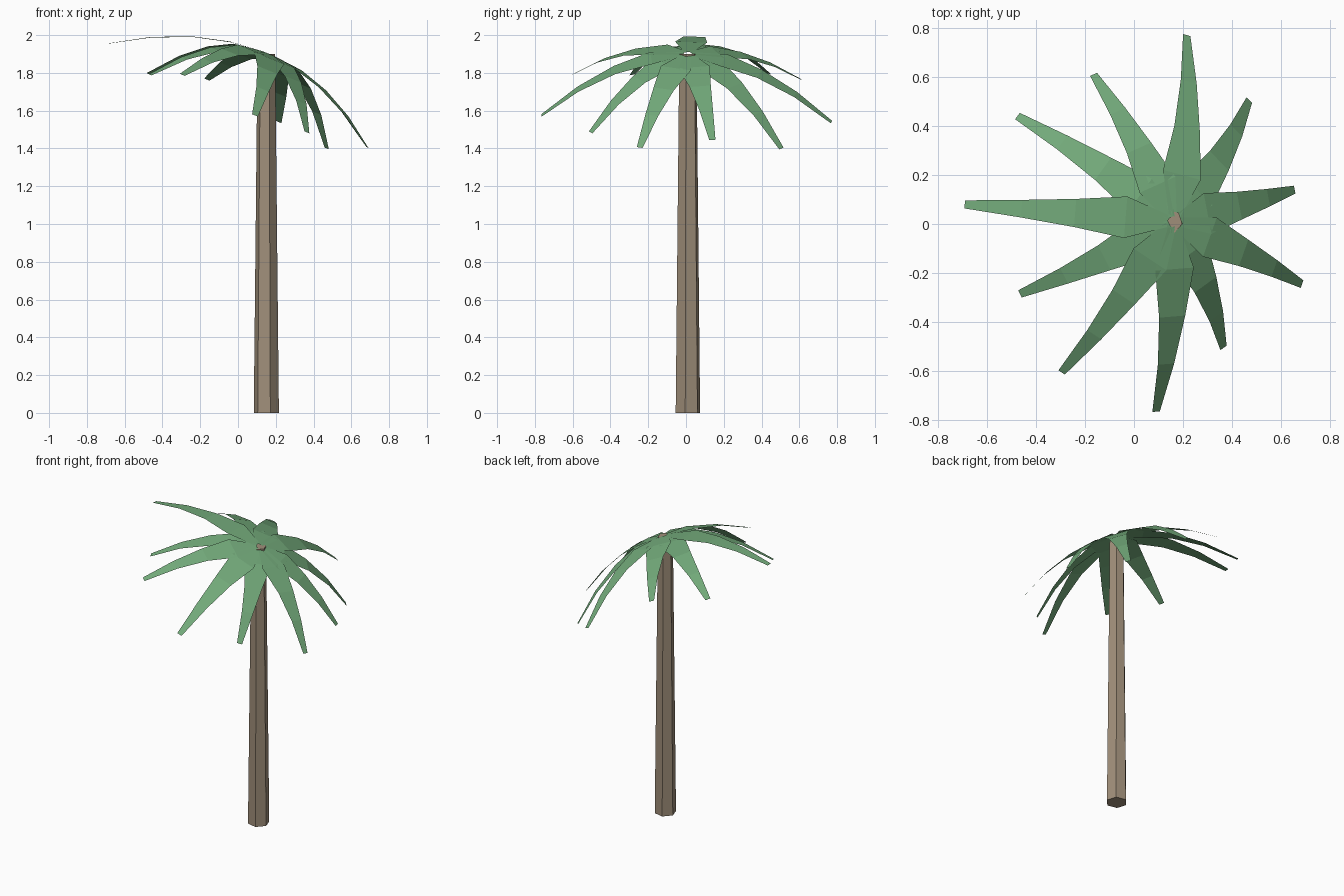
import bpy, bmesh, math
from mathutils import Vector

if "Cube" in bpy.data.objects:
    bpy.data.objects.remove(bpy.data.objects["Cube"])


def material(name, rgb):
    m = bpy.data.materials.new(name)
    m.diffuse_color = (*rgb, 1)
    m.use_nodes = True
    m.node_tree.nodes["Principled BSDF"].inputs["Base Color"].default_value = m.diffuse_color
    return m


def finish(bm, name, mat):
    me = bpy.data.meshes.new(name)
    bm.to_mesh(me)
    bm.free()
    me.materials.append(mat)
    ob = bpy.data.objects.new(name, me)
    bpy.context.collection.objects.link(ob)
    return ob


bark = material("bark_brown", (0.35, 0.275, 0.195))
leaf = material("leaf_green", (0.17, 0.40, 0.195))

# Trunk: tapered six-sided column
bm = bmesh.new()
H = 1.9
rings = []
for z, r in ((0, 0.068), (H, 0.048)):
    rings.append([bm.verts.new((0.15 + r * math.cos(math.radians(60 * k - 12)),
                                0.01 + r * math.sin(math.radians(60 * k - 12)), z))
                  for k in range(6)])
for k in range(6):
    j = (k + 1) % 6
    bm.faces.new((rings[0][k], rings[0][j], rings[1][j], rings[1][k]))
bm.faces.new(rings[0][::-1])
bm.faces.new(rings[1])
finish(bm, "trunk", bark)

# Crown: drooping single-sheet fronds around an axis tilted towards +x
tilt = math.radians(22)
axis = Vector((math.sin(tilt), 0, math.cos(tilt)))
centre = Vector((0.15, 0.01, 1.88))
tips = [(0.215, 0.77, 1.54), (-0.165, 0.61, 1.765), (-0.475, 0.44, 1.795),
        (-0.69, 0.08, 1.955), (-0.465, -0.285, 1.79), (-0.295, -0.605, 1.79),
        (0.09, -0.765, 1.575), (0.365, -0.505, 1.485), (0.685, -0.245, 1.405),
        (0.655, 0.14, 1.445), (0.47, 0.505, 1.40)]
widths = ((0.03, 0.05), (0.25, 0.17), (0.5, 0.115), (0.75, 0.072), (1.0, 0.033))
LIFT = 0.025

for i, tip in enumerate(tips):
    off = Vector(tip) - centre
    drop = off.dot(axis)
    out = off - axis * drop
    side = axis.cross(out).normalized()
    bm = bmesh.new()
    prev = None
    for s, w in widths:
        p = centre + out * s + axis * (LIFT + (drop - LIFT) * s * s)
        row = (bm.verts.new(p - side * w / 2), bm.verts.new(p + side * w / 2))
        if prev:
            bm.faces.new((prev[0], row[0], row[1], prev[1]))
        prev = row
    finish(bm, f"frond_{i + 1}", leaf)
